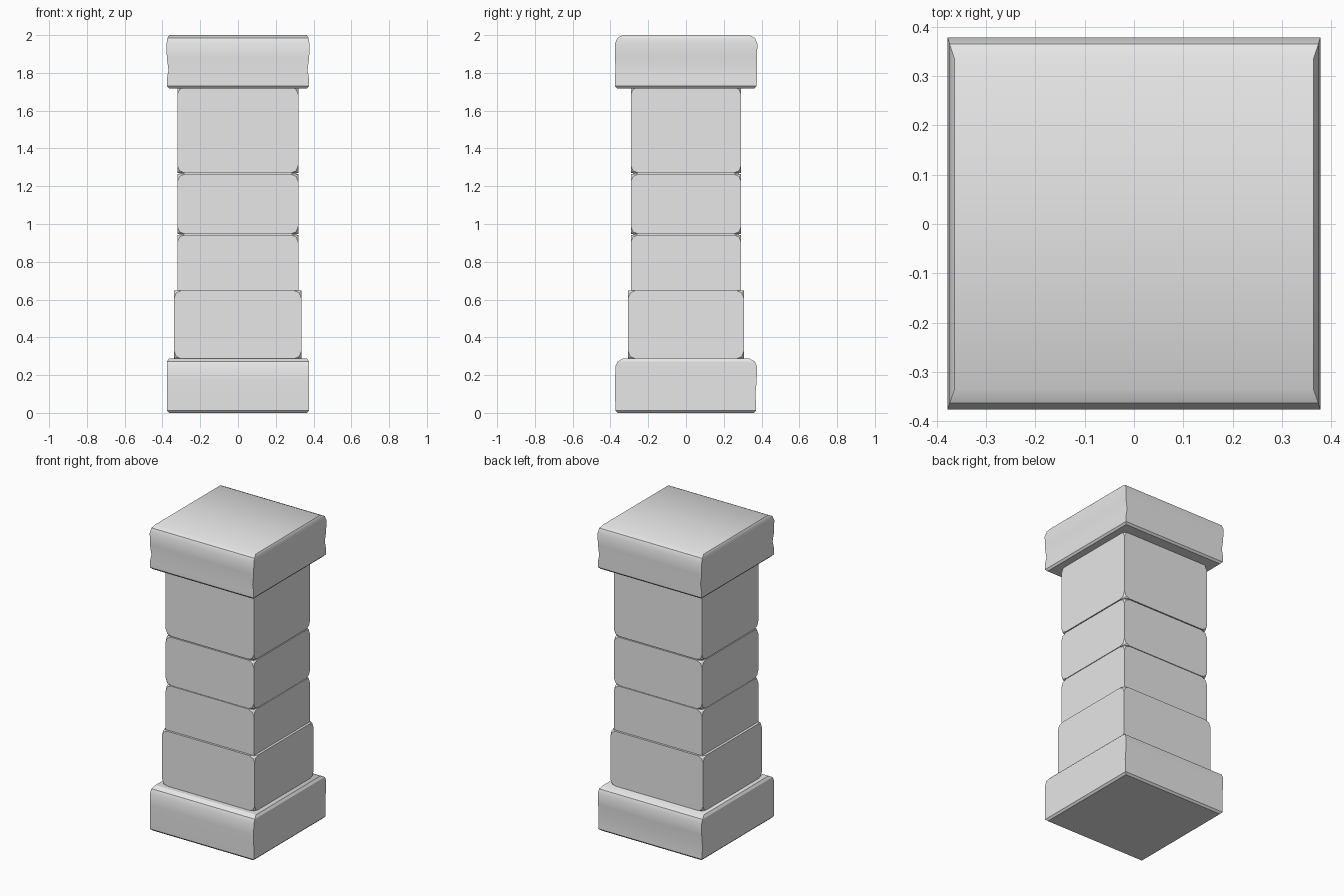
import bpy
import bmesh

cube = bpy.data.objects.get("Cube")
if cube:
    bpy.data.objects.remove(cube, do_unlink=True)

# Single stone colour
stone = bpy.data.materials.new("grey_stone")
stone.use_nodes = True
stone.diffuse_color = (0.8, 0.8, 0.8, 1)
stone.node_tree.nodes["Principled BSDF"].inputs["Base Color"].default_value = (0.8, 0.8, 0.8, 1)


def finish(name, bm, smooth=False):
    bmesh.ops.recalc_face_normals(bm, faces=bm.faces[:])
    mesh = bpy.data.meshes.new(name)
    bm.to_mesh(mesh)
    bm.free()
    mesh.materials.append(stone)
    obj = bpy.data.objects.new(name, mesh)
    bpy.context.collection.objects.link(obj)
    if smooth:
        bpy.ops.object.select_all(action='DESELECT')
        obj.select_set(True)
        bpy.context.view_layer.objects.active = obj
        bpy.ops.object.shade_smooth_by_angle(angle=0.5)
    return obj


def slab(name, rows):
    """Loft rectangles given as (height, half width, front y, back y)."""
    bm = bmesh.new()
    rings = []
    for z, w, front, back in rows:
        corners = ((-w, front), (w, front), (w, back), (-w, back))
        rings.append([bm.verts.new((x, y, z)) for x, y in corners])
    for low, high in zip(rings, rings[1:]):
        for i in range(4):
            j = (i + 1) % 4
            bm.faces.new((low[i], low[j], high[j], high[i]))
    bm.faces.new(rings[0][::-1])
    bm.faces.new(rings[-1])
    return finish(name, bm, smooth=True)


def block(name, left, right, half_depth, bottom, top, chip=0.04, chip_bottom=True):
    """Box with worn corners."""
    bm = bmesh.new()
    bmesh.ops.create_cube(bm, size=1)
    for v in bm.verts:
        v.co.x = left if v.co.x < 0 else right
        v.co.y *= 2 * half_depth
        v.co.z = bottom if v.co.z < 0 else top
    if chip:
        middle = (bottom + top) / 2
        worn = [v for v in bm.verts if chip_bottom or v.co.z > middle]
        bmesh.ops.bevel(bm, geom=worn, offset=chip, segments=2,
                        profile=0.5, affect='VERTICES')
    return finish(name, bm)


# Plinth with rounded upper edges and a worn back face
slab("plinth", [
    (0.0, 0.365, -0.362, 0.36),
    (0.012, 0.377, -0.374, 0.372),
    (0.10, 0.377, -0.375, 0.368),
    (0.17, 0.376, -0.375, 0.374),
    (0.245, 0.377, -0.374, 0.376),
    (0.272, 0.376, -0.362, 0.365),
    (0.288, 0.365, -0.335, 0.335),
])

# Stacked shaft blocks around a recessed core
block("shaft_core", -0.31, 0.31, 0.28, 0.25, 1.75, chip=0)
block("lower_block", -0.338, 0.335, 0.306, 0.286, 0.648)
block("lower_middle_block", -0.321, 0.319, 0.292, 0.648, 0.943, chip_bottom=False)
block("upper_middle_block", -0.321, 0.319, 0.292, 0.947, 1.264)
block("upper_block", -0.321, 0.319, 0.292, 1.27, 1.725)

# Capstone with rounded upper edges and a shallow worn hollow on its sides
slab("capstone", [
    (1.718, 0.365, -0.365, 0.362),
    (1.73, 0.376, -0.376, 0.374),
    (1.765, 0.377, -0.376, 0.375),
    (1.815, 0.368, -0.373, 0.375),
    (1.88, 0.377, -0.376, 0.376),
    (1.955, 0.378, -0.376, 0.378),
    (1.985, 0.374, -0.363, 0.365),
    (2.0, 0.364, -0.335, 0.335),
])
